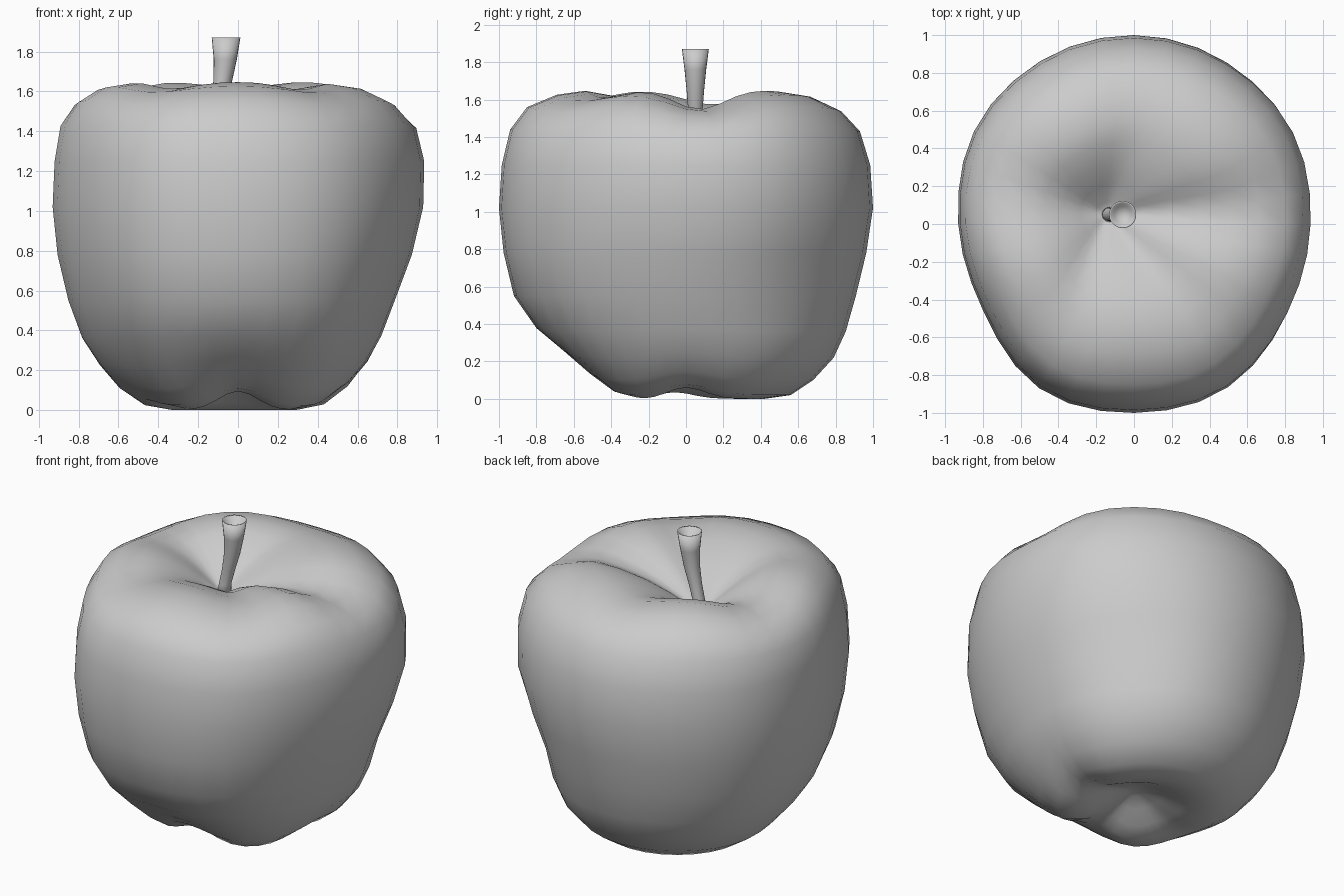
import bpy, bmesh
from math import sin, cos, pi, radians, exp

if "Cube" in bpy.data.objects:
    bpy.data.objects.remove(bpy.data.objects["Cube"])

SEG = 36

# Body wall: height, then radius toward right, back, left, front
WALL = [
    (0.0, .36, .42, .36, .32), (.02, .46, .56, .48, .42), (.10, .56, .68, .60, .53),
    (.22, .65, .79, .70, .66), (.36, .72, .855, .79, .80), (.55, .79, .91, .86, .92),
    (.78, .875, .965, .915, .975), (1.02, .93, 1.0, .94, 1.0), (1.25, .935, .985, .93, .985),
    (1.44, .895, .93, .90, .94), (1.56, .80, .83, .83, .85), (1.627, .66, .70, .73, .69),
    (1.648, .52, .55, .59, .54)]
# Outline correction every 30 degrees, starting at +x
OUTLINE = [1, 1.025, 1.005, 1, 1.01, 1.025, .99, .965, 1.02, 1, 1.015, .99]
# Dips between the lobes: angle, depth, half width (degrees)
TOP_DIPS = [(8, .10, 20), (90, .035, 20), (165, .075, 22), (234, .035, 18), (306, .04, 18)]
BASE_DIPS = [(270, .095, 24), (0, .06, 22), (190, .035, 22)]
STEM_FOOT = (-.13, .05)


def wrap_dips(deg, dips):
    total = 0
    for a, depth, w in dips:
        d = (deg - a + 180) % 360 - 180
        total += depth * exp(-(d / w) ** 2)
    return total


def outline(deg):
    f = (deg % 360) / 30
    i = int(f)
    t = f - i
    p0, p1, p2, p3 = (OUTLINE[(i + k) % 12] for k in (-1, 0, 1, 2))
    return p1 + .5 * t * (p2 - p0 + t * (2*p0 - 5*p1 + 4*p2 - p3 + t * (3*p1 - p0 - 3*p2 + p3)))


def wall_radius(row, deg):
    c, s = cos(radians(deg)), sin(radians(deg))
    rx = row[1] if c > 0 else row[3]
    ry = row[2] if s > 0 else row[4]
    # Slight flat on the lower back right corner
    flat = 1 - .04 * exp(-((row[0] - .6) / .25) ** 2) * wrap_dips(deg, [(42, 1, 28)])
    return (rx * c * c + ry * s * s) * outline(deg) * flat


def skin(name, rings, start=None, end=None):
    """Join rings of points into a smooth surface, with optional end points."""
    bm = bmesh.new()
    loops = [[bm.verts.new(p) for p in ring] for ring in rings]
    n = len(loops[0])
    for a, b in zip(loops, loops[1:]):
        for i in range(n):
            j = (i + 1) % n
            bm.faces.new((a[i], a[j], b[j], b[i]))
    for tip, loop in ((start, loops[0]), (end, loops[-1])):
        if tip:
            v = bm.verts.new(tip)
            for i in range(n):
                bm.faces.new((loop[i], loop[(i + 1) % n], v))
    bmesh.ops.recalc_face_normals(bm, faces=bm.faces)
    me = bpy.data.meshes.new(name)
    bm.to_mesh(me)
    bm.free()
    for p in me.polygons:
        p.use_smooth = True
    ob = bpy.data.objects.new(name, me)
    bpy.context.collection.objects.link(ob)
    return ob


def body_ring(row, scale=1, z=None, base=0, top=0, shift=0):
    ring = []
    for i in range(SEG):
        deg = 360 * i / SEG
        r = wall_radius(row, deg) * scale
        h = row[0] if z is None else z
        h += base * wrap_dips(deg, BASE_DIPS) - top * wrap_dips(deg, TOP_DIPS)
        ring.append((r * cos(radians(deg)) + shift * STEM_FOOT[0],
                     r * sin(radians(deg)) + shift * STEM_FOOT[1], h))
    return ring


# Fruit body: base hollow, lobed wall, stem hollow
low, high = WALL[0], WALL[-1]
rings = [body_ring(low, s, z, base=b) for s, z, b in
         ((.15, .135, 0), (.4, .095, .25), (.7, .035, .7))]
for row in WALL:
    z = row[0]
    rings.append(body_ring(row, base=max(0, 1 - z / .5) ** 1.3,
                           top=max(0, (z - 1.2) / .448) ** 2))
rings += [body_ring(high, s, z, top=t, shift=k) for s, z, t, k in
          ((.76, 1.622, .9, .3), (.52, 1.567, .65, .6), (.3, 1.495, .4, .85), (.12, 1.42, .12, 1))]
skin("apple_body", rings, (0, 0, .14), (*STEM_FOOT, 1.39))

# Stem: flared, leaning, with a hollow tip
STEM = [(-.135, 1.36, .042), (-.125, 1.45, .036), (-.10, 1.55, .039), (-.077, 1.65, .047),
        (-.064, 1.76, .058), (-.06, 1.87, .072), (-.06, 1.868, .064), (-.06, 1.83, .045)]
stem_rings = [[(x + r * cos(2 * pi * i / 20), .05 + r * sin(2 * pi * i / 20), z)
               for i in range(20)] for x, z, r in STEM]
skin("stem", stem_rings, (-.137, .05, 1.35), (-.06, .05, 1.82))
